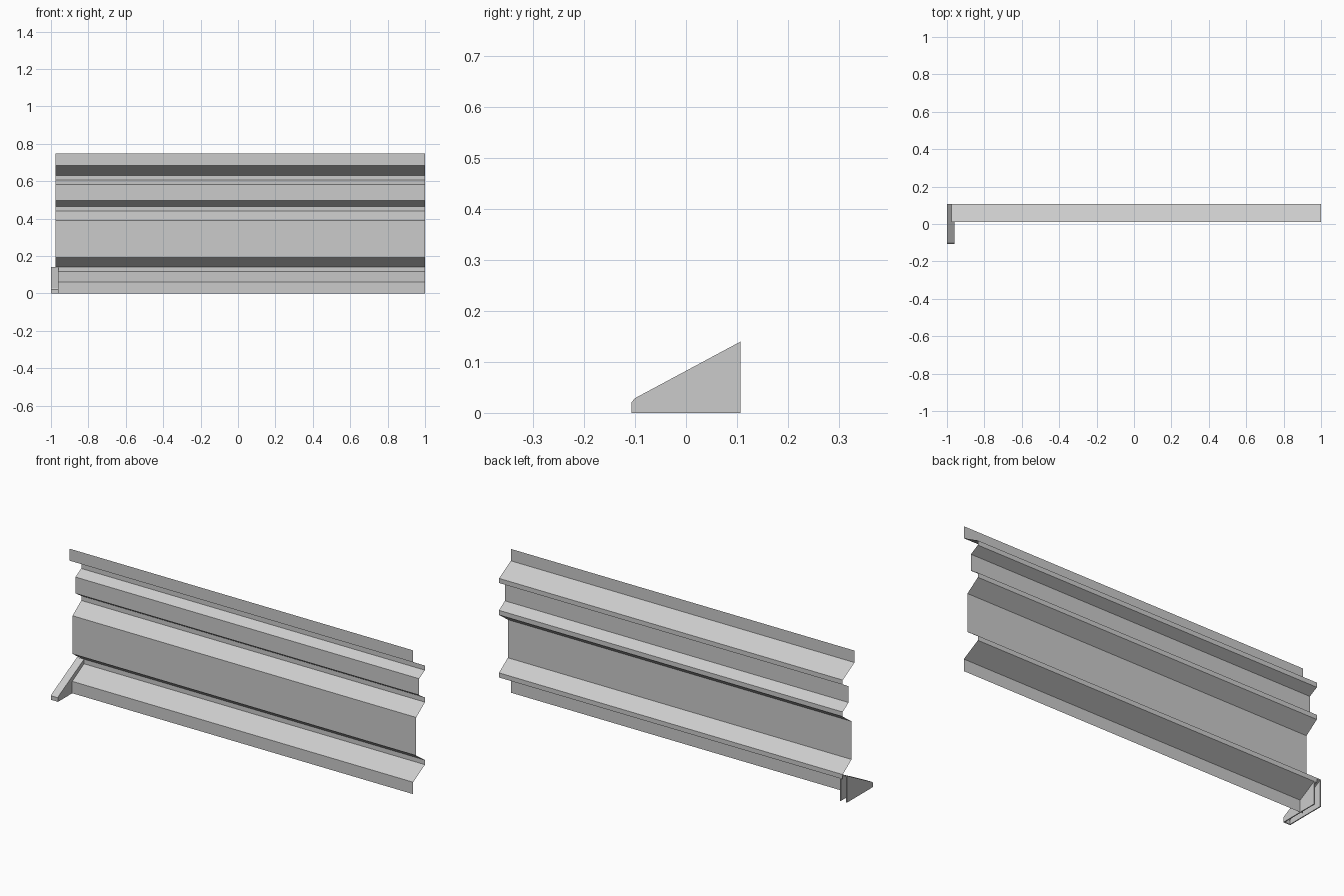
import bpy
import bmesh
from mathutils import Vector

cube = bpy.data.objects.get("Cube")
if cube:
    bpy.data.objects.remove(cube, do_unlink=True)

metal = bpy.data.materials.new("light_grey_metal")
metal.use_nodes = True
colour = (0.6, 0.6, 0.6, 1)
metal.diffuse_color = colour
metal.node_tree.nodes["Principled BSDF"].inputs["Base Color"].default_value = colour


def extrude_profile(name, points, x0, x1, closed):
    """Sweep a (y, z) profile along x; closed profiles become solid plates."""
    bm = bmesh.new()
    a = [bm.verts.new((x0, y, z)) for y, z in points]
    b = [bm.verts.new((x1, y, z)) for y, z in points]
    n = len(points)
    for i in range(n if closed else n - 1):
        j = (i + 1) % n
        bm.faces.new((a[i], b[i], b[j], a[j]))
    if closed:
        bm.faces.new(a)
        bm.faces.new(b)
        bmesh.ops.recalc_face_normals(bm, faces=bm.faces)
    mesh = bpy.data.meshes.new(name)
    bm.to_mesh(mesh)
    bm.free()
    mesh.materials.append(metal)
    obj = bpy.data.objects.new(name, mesh)
    bpy.context.collection.objects.link(obj)
    return obj


# Folded sheet: front panels joined by ribs that reach the back plane
front, main, middle, back = 0.01, 0.035, 0.059, 0.107
sheet = [(front, 0), (front, 0.062), (back, 0.116), (back, 0.14),
         (main, 0.191), (main, 0.389), (back, 0.441), (back, 0.465),
         (middle, 0.496), (middle, 0.581), (back, 0.607), (back, 0.631),
         (front, 0.685), (front, 0.747)]
extrude_profile("folded_panel", sheet, -0.976, 1, False)

# End bracket: wedge-shaped channel with sloping cap, open behind and below
t = 0.005
outer = [(-0.107, 0), (-0.107, 0.021), (-0.1, 0.029), (0.107, 0.14)]
inner = [(-0.107 + t, 0), (-0.107 + t, 0.019), (-0.098, 0.024), (0.107, 0.134)]
extrude_profile("bracket_cap", outer + inner[::-1], -1, -0.96, True)
for name, x in (("bracket_outer_side", -1), ("bracket_inner_side", -0.96 - t)):
    extrude_profile(name, inner + [(0.107, 0)], x, x + t, True)
